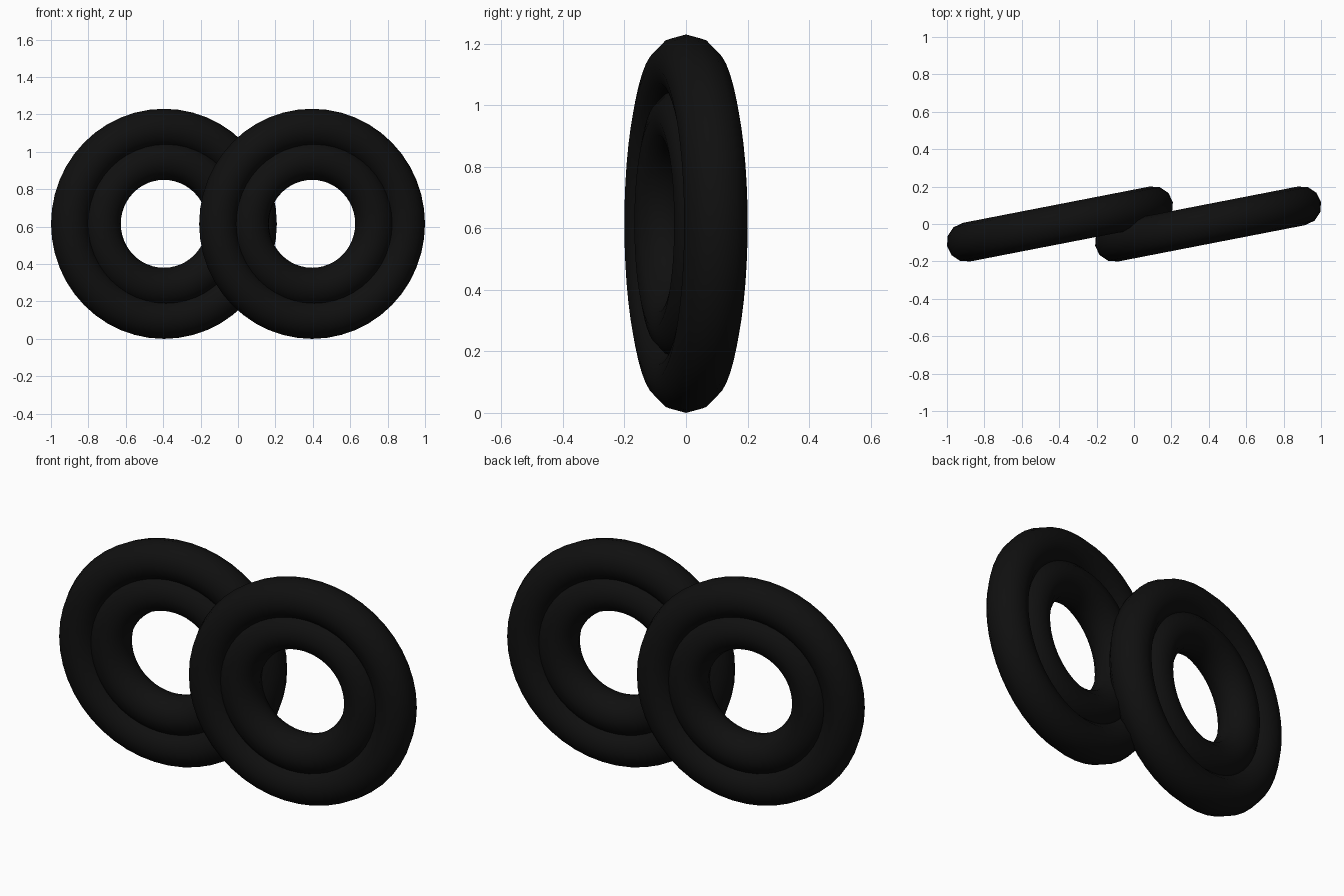
import bpy
import math

if "Cube" in bpy.data.objects:
    bpy.data.objects.remove(bpy.data.objects["Cube"])

TUBE = 0.105            # tube radius shared by all rings
TILT = math.radians(11)  # turn of each disc about the vertical
CENTRE_X = 0.396

black = bpy.data.materials.new("black_rubber")
black.diffuse_color = (0.005, 0.005, 0.005, 1)
black.use_nodes = True
black.node_tree.nodes["Principled BSDF"].inputs["Base Color"].default_value = black.diffuse_color


def ring(name, x, radius):
    """Upright smooth ring, turned slightly about z."""
    bpy.ops.mesh.primitive_torus_add(
        major_radius=radius, minor_radius=TUBE,
        major_segments=48, minor_segments=12,
        location=(x, 0, 0.615), rotation=(math.pi / 2, 0, TILT))
    obj = bpy.context.object
    obj.name = name
    obj.data.materials.append(black)
    bpy.ops.object.shade_smooth()


# Two overlapping discs, each made of an outer and an inner ring
for side, x in (("left", -CENTRE_X), ("right", CENTRE_X)):
    ring(side + "_outer_ring", x, 0.51)
    ring(side + "_inner_ring", x, 0.34)
